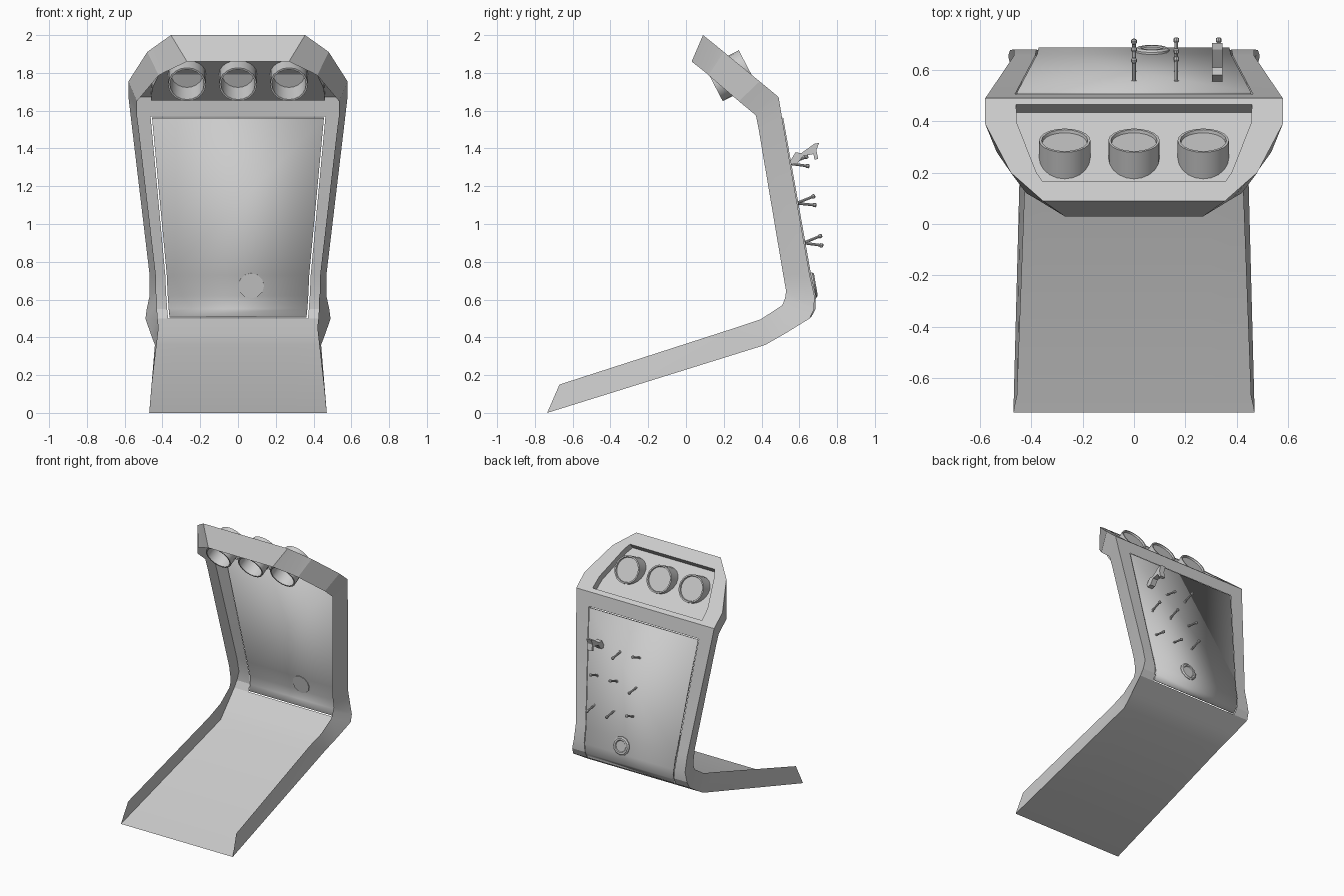
import bpy, math
from mathutils import Vector

if "Cube" in bpy.data.objects:
    bpy.data.objects.remove(bpy.data.objects["Cube"])

# cross-sections along the shell: back edge y, z, half width; front edge y, z, half width; half width of centre field
S = [
    (-.735, 0, .47, -.67, .15, .455, .30),
    (.42, .36, .44, .26, .45, .42, .30),
    (.525, .42, .463, .395, .495, .425, .35),
    (.655, .50, .49, .51, .57, .43, .37),
    (.678, .55, .483, .525, .61, .43, .375),
    (.68, .62, .468, .53, .645, .435, .38),
    (.655, .73, .468, .515, .73, .435, .385),
    (.507, 1.57, .568, .385, 1.50, .525, .463),
    (.49, 1.672, .58, .37, 1.575, .535, .463),
    (.465, 1.693, .58, .35, 1.592, .535, .46),
    (.39, 1.755, .58, .28, 1.65, .535, .455),
    (.20, 1.911, .48, .12, 1.787, .42, .38),
    (.165, 1.94, .44, .10, 1.805, .385, .355),
    (.09, 2.0, .355, .03, 1.86, .27, .25),
]
PANEL = (3, 7)
RECESS = (9, 12)
SINK = Vector((0, -.63, -.78)) * .05


def make(name, verts, faces, smooth=None):
    me = bpy.data.meshes.new(name)
    me.from_pydata([tuple(v) for v in verts], [], faces)
    me.validate()
    ob = bpy.data.objects.new(name, me)
    bpy.context.collection.objects.link(ob)
    if smooth:
        bpy.ops.object.select_all(action='DESELECT')
        ob.select_set(True)
        bpy.context.view_layer.objects.active = ob
        bpy.ops.object.shade_smooth_by_angle(angle=math.radians(smooth))
    return ob


def lathe(name, profile, centre, axis, n):
    """Revolve (radius, height) points about an axis."""
    rot = Vector(axis).to_track_quat('Z', 'Y')
    verts, faces = [], []
    for r, h in profile:
        for k in range(n):
            a = math.tau * k / n
            verts.append(Vector(centre) + rot @ Vector((r * math.cos(a), r * math.sin(a), h)))
    for i in range(len(profile) - 1):
        for k in range(n):
            a, b = i * n + k, i * n + (k + 1) % n
            faces.append((a, b, b + n, a + n))
    faces.append(tuple(range(n))[::-1])
    last = (len(profile) - 1) * n
    faces.append(tuple(range(last, last + n)))
    return make(name, verts, faces, 35)


def strip(points):
    """Quads between successive pairs of points."""
    return [(2 * i, 2 * i + 1, 2 * i + 3, 2 * i + 2) for i in range(len(points) // 2 - 1)]


# shell: side walls, floor and head, with the centre field open for panel and recess
verts, faces = [], []
for y, z, w, yi, zi, wi, p in S:
    verts += [(-wi, yi, zi), (-w, y, z), (-p, y, z), (p, y, z), (w, y, z), (wi, yi, zi)]
for i in range(len(S) - 1):
    for k in range(5):
        if k == 2 and (PANEL[0] <= i < PANEL[1] or RECESS[0] <= i < RECESS[1]):
            continue
        a = i * 6 + k
        faces.append((a, a + 1, a + 7, a + 6))
e = (len(S) - 1) * 6
faces.append((e, e + 5, e + 4, e + 3, e + 2, e + 1))
make("shell_frame", verts, faces, 20)

# recessed head plate with its four walls
verts, faces = [], []
rows = S[RECESS[0]:RECESS[1] + 1]
for y, z, w, yi, zi, wi, p in rows:
    for x in (-p, p):
        verts += [Vector((x, y, z)), Vector((x, y, z)) + SINK]
m = len(rows) - 1
for i in range(m):
    a = 4 * i
    faces += [(a, a + 1, a + 5, a + 4), (a + 1, a + 3, a + 7, a + 5), (a + 3, a + 2, a + 6, a + 7)]
for a in (0, 4 * m):
    faces.append((a, a + 2, a + 3, a + 1))
make("head_recess", verts, faces)

# back panel, set into the opening with a narrow gap
pts = []
rows = S[PANEL[0]:PANEL[1] + 1]
for i, (y, z, w, yi, zi, wi, p) in enumerate(rows):
    dz = .008 if i == 0 else -.008 if i == len(rows) - 1 else 0
    pts += [(-p + .008, y, z + dz), (p - .008, y, z + dz)]
panel = make("back_panel", pts, strip(pts), 40)
mod = panel.modifiers.new("thickness", 'SOLIDIFY')
mod.thickness = .015
mod.offset = 0

# three lamp cups through the head
cup = [(.087, .088), (.09, .1), (.1, .1), (.1, -.1), (.09, -.1), (.086, .03)]
for i, x in enumerate((-.27, 0, .27)):
    lathe(f"lamp_cup_{i + 1}", cup, (x, .237, 1.785), (0, .88, .46), 20)


def panel_y(z):
    return .49 + .1746 * (1.672 - z)


# pegs on the back, tilted up or down
peg = [(.012, 0), (.012, .008), (.007, .012), (.007, .085), (.011, .09), (.011, .102), (.006, .106)]
tilt = {1.32: (-8, 22), 1.11: (22, 22, -6), .9: (-8, -8, 22)}
for z, angles in tilt.items():
    for a, x in zip(reversed(angles), (0, .165, .33)):
        t = math.radians(a)
        lathe("peg", peg, (x, panel_y(z) - .003, z), (0, math.cos(t), math.sin(t)), 8)

# hooked clamp
prof = [(.55, 1.33), (.58, 1.38), (.61, 1.375), (.68, 1.425), (.705, 1.43), (.69, 1.39),
        (.70, 1.345), (.68, 1.34), (.675, 1.37), (.62, 1.36), (.59, 1.32), (.553, 1.315)]
n = len(prof)
verts = [(x, y, z) for x in (.303, .345) for y, z in prof]
faces = [tuple(range(n)), tuple(range(2 * n - 1, n - 1, -1))]
faces += [(i, i + n, (i + 1) % n + n, (i + 1) % n) for i in range(n)]
make("clamp", verts, faces)

# round cap low on the panel
lathe("round_cap", [(.068, -.014), (.068, .012), (.058, .02), (.045, .02), (.04, .015)],
      (.07, panel_y(.675) + .004, .675), (0, .98, .17), 12)
